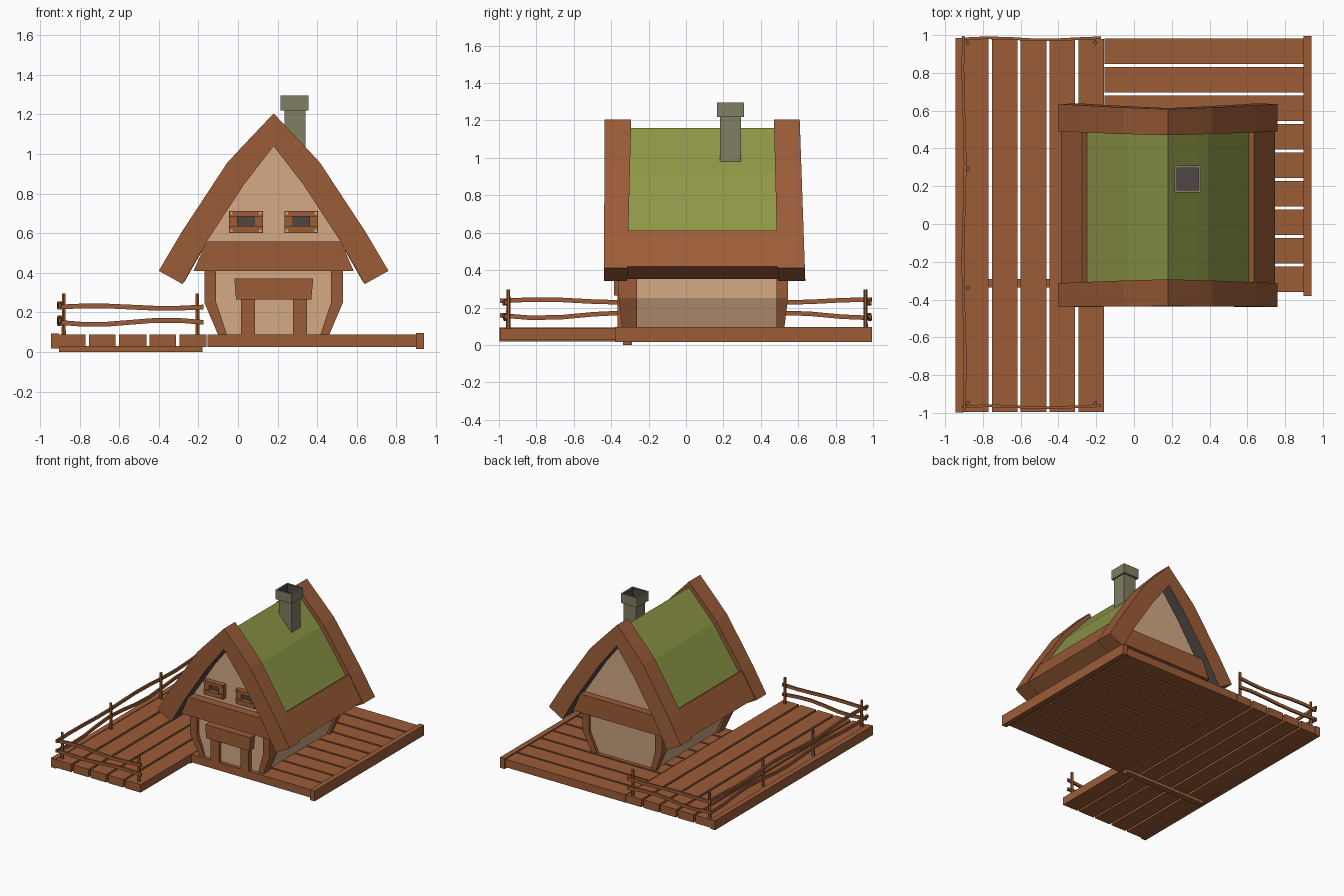
import bpy, bmesh, math
from mathutils import Vector

if "Cube" in bpy.data.objects:
    bpy.data.objects.remove(bpy.data.objects["Cube"])

CX = 0.18  # centre line of the house


def material(name, rgb):
    m = bpy.data.materials.new(name)
    m.diffuse_color = (*rgb, 1)
    m.use_nodes = True
    m.node_tree.nodes["Principled BSDF"].inputs["Base Color"].default_value = m.diffuse_color
    return m


WOOD = material("brown wood", (0.33, 0.108, 0.039))
PLASTER = material("tan plaster", (0.66, 0.40, 0.235))
MOSS = material("moss green", (0.27, 0.31, 0.063))
STONE = material("grey stone", (0.22, 0.205, 0.125))
DARK = material("dark lining", (0.08, 0.062, 0.058))


def finish(name, bm, *mats):
    bmesh.ops.recalc_face_normals(bm, faces=bm.faces)
    me = bpy.data.meshes.new(name)
    bm.to_mesh(me)
    bm.free()
    for m in mats:
        me.materials.append(m)
    ob = bpy.data.objects.new(name, me)
    bpy.context.collection.objects.link(ob)
    return ob


def box(name, x, y, z, mat):
    return prism(name, [(x[0], z[0]), (x[1], z[0]), (x[1], z[1]), (x[0], z[1])], y[0], y[1], mat)


def prism(name, pts, y0, y1, mat):
    """Extrude an x-z polygon along y; y0 / y1 may be functions of z."""
    f0 = y0 if callable(y0) else (lambda z: y0)
    f1 = y1 if callable(y1) else (lambda z: y1)
    bm = bmesh.new()
    a = [bm.verts.new((x, f0(z), z)) for x, z in pts]
    b = [bm.verts.new((x, f1(z), z)) for x, z in pts]
    bm.faces.new(a)
    bm.faces.new(b)
    n = len(pts)
    for i in range(n):
        bm.faces.new((a[i], a[(i + 1) % n], b[(i + 1) % n], b[i]))
    return finish(name, bm, mat)


def sided(pts, s):
    return [(CX + s * x, z) for x, z in pts]


def both(pts):
    """Close a half outline (centre line first) into a symmetric one."""
    return sided(pts, 1) + [p for p in reversed(sided(pts, -1)) if abs(p[0] - CX) > 1e-6]


def arch(name, outer, inner, y0, y1, mat, lining):
    """Bent roof strip between two half outlines, dark on its inner faces."""
    f0 = y0 if callable(y0) else (lambda z: y0)
    f1 = y1 if callable(y1) else (lambda z: y1)
    out = list(reversed(sided(outer, -1))) + sided(outer, 1)[1:]
    inn = list(reversed(sided(inner, -1))) + sided(inner, 1)[1:]
    bm = bmesh.new()
    rows = [[bm.verts.new((p[0], f(p[1]), p[1])) for p, f in
             ((o, f0), (o, f1), (i, f1), (i, f0))] for o, i in zip(out, inn)]
    for r, s in zip(rows, rows[1:]):
        for k in range(4):
            f = bm.faces.new((r[k], r[(k + 1) % 4], s[(k + 1) % 4], s[k]))
            f.material_index = 1 if k == 2 else 0
    bm.faces.new(rows[0])
    bm.faces.new(rows[-1])
    return finish(name, bm, mat, lining)


def rail(name, pts, t=0.007, h=0.012):
    """Flat wavy rail through the points."""
    bm = bmesh.new()
    d = Vector(pts[-1]) - Vector(pts[0])
    side = Vector((-d.y, d.x, 0)).normalized() * t
    up = Vector((0, 0, h))
    rows = [[bm.verts.new(Vector(p) + v) for v in (side + up, side - up, -side - up, up - side)]
            for p in pts]
    for r, s in zip(rows, rows[1:]):
        for k in range(4):
            bm.faces.new((r[k], r[(k + 1) % 4], s[(k + 1) % 4], s[k]))
    bm.faces.new(rows[0])
    bm.faces.new(rows[-1])
    finish(name, bm, WOOD)


# Left deck: planks along y, edge board and cross beam
for i, (a, b) in enumerate([(-0.905, -0.77), (-0.752, -0.618), (-0.6, -0.463),
                            (-0.447, -0.312), (-0.295, -0.16)]):
    box(f"left_deck_plank_{i}", (a, b), (-0.995, 0.98), (0.025, 0.088), WOOD)
box("left_edge_board", (-0.945, -0.903), (-0.997, 0.985), (0.018, 0.093), WOOD)
box("deck_cross_beam", (-0.905, -0.18), (-0.337, -0.29), (0.0, 0.03), WOOD)

# Right deck: planks along x and edge board
for i in range(9):
    top = 0.982 - i * 0.151
    box(f"right_deck_plank_{i}", (-0.155, 0.90), (top - 0.135, top), (0.025, 0.088), WOOD)
box("right_edge_board", (0.898, 0.94), (-0.38, 0.995), (0.015, 0.097), WOOD)

# Lower walls and bent corner posts
prism("lower_walls", both([(0, 0.085), (0.26, 0.085), (0.33, 0.25), (0.33, 0.46), (0, 0.46)][1:4]),
      -0.33, lambda z: 0.50 + 0.025 * min(1, (z - 0.085) / 0.165), PLASTER)
post = [(0.28, 0.085), (0.35, 0.25), (0.35, 0.46), (0.29, 0.46), (0.29, 0.25), (0.235, 0.085)]
for s, side in ((-1, "left"), (1, "right")):
    lean = lambda z: min(1, (z - 0.085) / 0.165) * 0.02
    prism(f"front_post_{side}", sided(post, s), lambda z: -0.34 - lean(z), -0.262, WOOD)
    prism(f"back_post_{side}", sided(post, s), 0.485, lambda z: 0.525 + lean(z), WOOD)

# Door frame
box("door_panel", (0.08, 0.28), (-0.335, -0.32), (0.088, 0.27), PLASTER)
prism("door_lintel", [(-0.01, 0.265), (0.37, 0.265), (0.38, 0.372), (-0.018, 0.372)],
      -0.385, -0.32, WOOD)
for n, x in (("left", 0.015), ("right", 0.277)):
    box(f"door_jamb_{n}", (x, x + 0.072), (-0.365, -0.32), (0.088, 0.27), WOOD)

# Gable walls and the beams beneath them
OUTER = [(0, 1.205), (0.175, 1.02), (0.235, 0.955), (0.465, 0.605), (0.58, 0.41)]
INNER = [(0, 1.04), (0.11, 0.897), (0.147, 0.85), (0.34, 0.555), (0.46, 0.343)]
prism("gable_walls", both([(0, 1.045), (0.15, 0.853), (0.36, 0.53), (0.36, 0.45)]),
      -0.33, 0.53, PLASTER)
beam = both([(0.34, 0.557), (0.405, 0.408)])
prism("front_gable_beam", beam, -0.395, -0.3, WOOD)
prism("back_gable_beam", beam, 0.48, 0.585, WOOD)

# Attic windows with boards, dark pane and pegs
for n, x in (("left", 0.04), ("right", 0.32)):
    box(f"{n}_window_head", (x - 0.085, x + 0.085), (-0.37, -0.32), (0.685, 0.712), WOOD)
    box(f"{n}_window_sill", (x - 0.085, x + 0.085), (-0.37, -0.32), (0.60, 0.637), WOOD)
    box(f"{n}_window_pane", (x - 0.045, x + 0.045), (-0.337, -0.325), (0.63, 0.69), DARK)
    for s in (-1, 1):
        a, b = sorted((x + s * 0.042, x + s * 0.085))
        box(f"{n}_window_side", (a, b), (-0.362, -0.32), (0.63, 0.69), WOOD)
        for z in (0.612, 0.7):
            px = x + s * 0.073
            box(f"{n}_window_peg", (px - 0.006, px + 0.006), (-0.375, -0.36),
                (z - 0.006, z + 0.006), PLASTER)

# Roof: mossy shell, eave boards and the two end arches
mix = lambda t: [(o[0] + (i[0] - o[0]) * t, o[1] + (i[1] - o[1]) * t) for o, i in zip(OUTER, INNER)]
arch("moss_roof", mix(0.27)[:4] + [(0.50, 0.475)], INNER[:4] + [(0.41, 0.43)],
     -0.32, 0.5, MOSS, DARK)
eave = [(0.432, 0.597), (0.455, 0.612), (0.567, 0.42), (0.452, 0.352), (0.34, 0.548)]
for s, side in ((-1, "left"), (1, "right")):
    prism(f"eave_board_{side}", sided(eave, s), -0.33, 0.51, WOOD)
rise = lambda z: (z - 0.343) / 0.86
arch("front_roof_arch", OUTER, INNER, lambda z: -0.439 + 0.004 * rise(z),
     lambda z: -0.315 + 0.022 * rise(z), WOOD, DARK)
arch("back_roof_arch", OUTER, INNER, lambda z: 0.492 - 0.022 * rise(z),
     lambda z: 0.638 - 0.03 * rise(z), WOOD, DARK)

# Chimney with a hollow cap
box("chimney_shaft", (0.234, 0.342), (0.182, 0.294), (0.93, 1.225), STONE)
bm = bmesh.new()
bmesh.ops.create_cube(bm, size=1)
for v in bm.verts:
    v.co = (0.285 + v.co.x * 0.14, 0.238 + v.co.y * 0.144, 1.257 + v.co.z * 0.076)
top = max(bm.faces, key=lambda f: f.calc_center_median().z)
bmesh.ops.inset_region(bm, faces=[top], thickness=0.018)
ext = bmesh.ops.extrude_discrete_faces(bm, faces=[top])["faces"][0]
for v in ext.verts:
    v.co.z -= 0.066
for f in {f for e in ext.edges for f in e.link_faces}:
    f.material_index = 1
finish("chimney_cap", bm, STONE, DARK)

# Fence posts
for i, (x, y) in enumerate([(-0.88, -0.95), (-0.88, -0.34), (-0.88, 0.29), (-0.88, 0.96),
                            (-0.205, -0.95), (-0.205, 0.96)]):
    bm = bmesh.new()
    bmesh.ops.create_cone(bm, segments=6, radius1=0.012, radius2=0.01, depth=0.21, cap_ends=True)
    bmesh.ops.translate(bm, verts=bm.verts, vec=(x, y, 0.19))
    finish(f"fence_post_{i}", bm, WOOD)

# Wavy rails: two heights on three sides
for n, dz, w in (("upper", 0.235, 0.008), ("lower", 0.158, -0.014)):
    wave = lambda t: dz + w * math.sin(t * 7)
    rail(f"{n}_side_rail", [(-0.9 + 0.006 * math.sin(k), -0.995 + k * 0.1658, wave(k * 0.17))
                            for k in range(13)])
    for side, y in (("front", -0.968), ("back", 0.98)):
        rail(f"{n}_{side}_rail", [(-0.91 + k * 0.1225, y + 0.006 * math.sin(k * 1.3),
                                   dz - 0.008 + w * 0.8 * math.sin(k * 1.05)) for k in range(7)])
